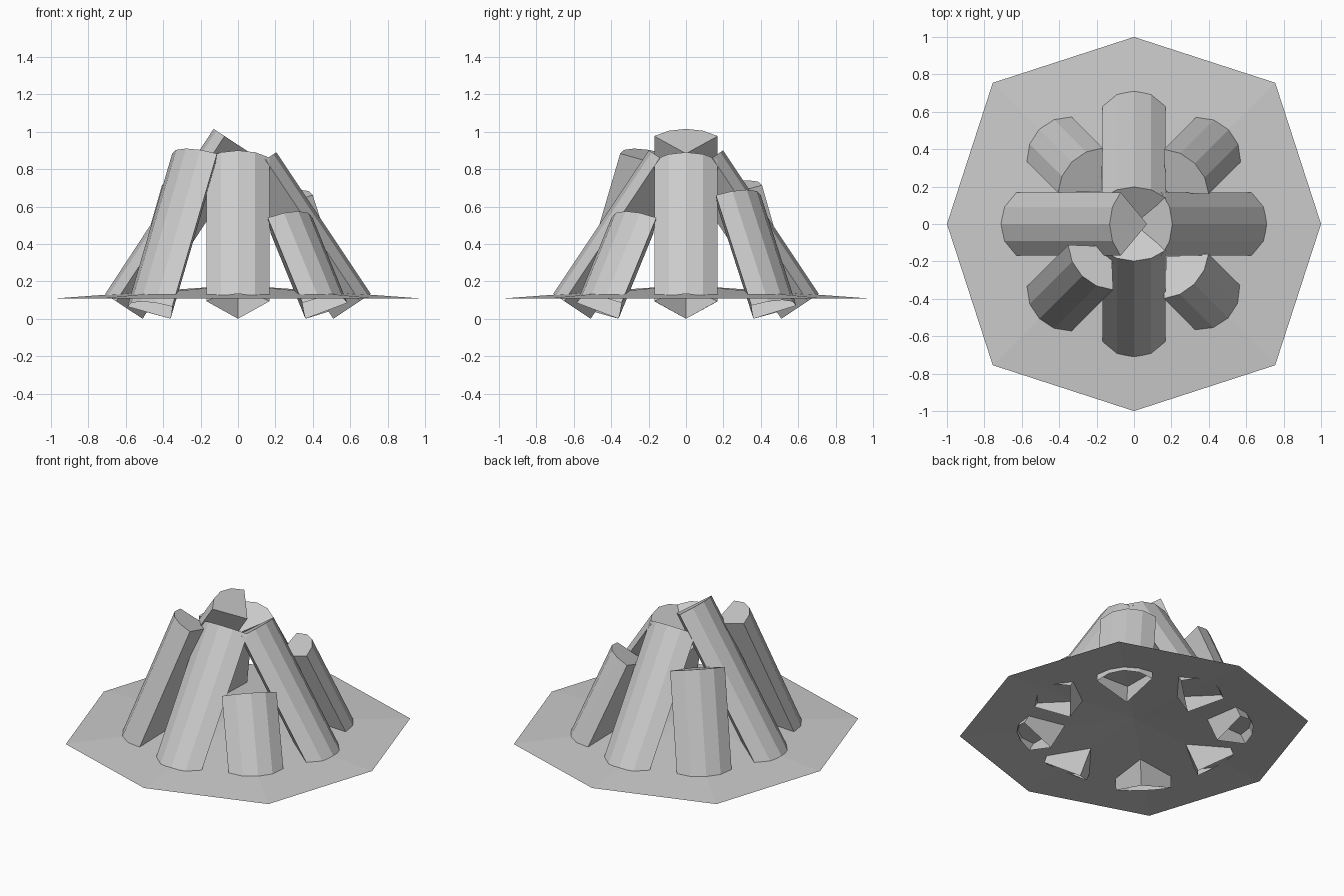
import bpy
from math import sin, cos, pi, radians

if "Cube" in bpy.data.objects:
    bpy.data.objects.remove(bpy.data.objects["Cube"])


def make_object(name, verts, faces):
    mesh = bpy.data.meshes.new(name)
    mesh.from_pydata(verts, [], faces)
    mesh.update()
    obj = bpy.data.objects.new(name, mesh)
    bpy.context.collection.objects.link(obj)
    return obj


R = 0.24          # radius of the quartered log
APEX = 0.51       # distance of the log's inner edge from the middle, at the base
SEGS = 4          # facets on the round bark side


def split_log(name, heading, tilt, top):
    """Quarter log leaning inward; heading is its compass angle, top its peak height."""
    h, t = radians(heading), radians(tilt)
    length = (top - R * sin(t)) / cos(t)
    section = [(0, 0)]
    for i in range(SEGS + 1):
        a = -pi / 4 + i * pi / 2 / SEGS
        section.append((R * cos(a), R * sin(a)))
    verts = []
    for s in (0, length):
        for u, v in section:
            r = APEX + u * cos(t) - s * sin(t)
            z = u * sin(t) + s * cos(t)
            verts.append((r * cos(h) - v * sin(h), r * sin(h) + v * cos(h), z))
    n = len(section)
    faces = [(i, (i + 1) % n, (i + 1) % n + n, i + n) for i in range(n)]
    faces.append(tuple(range(n, 2 * n)))   # top end, the buried end is open
    return make_object(name, verts, faces)


# Ash bed: shallow eight-sided cone
rim = []
for i in range(8):
    r = 1.0 if i % 2 == 0 else 0.755 * 2 ** 0.5
    rim.append((r * cos(i * pi / 4), r * sin(i * pi / 4), 0.107))
make_object("ash_bed", rim + [(0, 0, 0.18)],
            [(i, (i + 1) % 8, 8) for i in range(8)])

# Leaning logs: name, heading, tilt, top height
for spec in (("log_right", 0, 33.7, 0.89),
             ("log_back_right", 45, 24.5, 0.69),
             ("log_back", 90, 33.7, 0.90),
             ("log_back_left", 135, 22, 0.74),
             ("log_left", 180, 33.3, 1.015),
             ("log_front_left", 225, 22.5, 0.91),
             ("log_front", 270, 33.7, 0.90),
             ("log_front_right", 315, 30, 0.575)):
    split_log(*spec)
